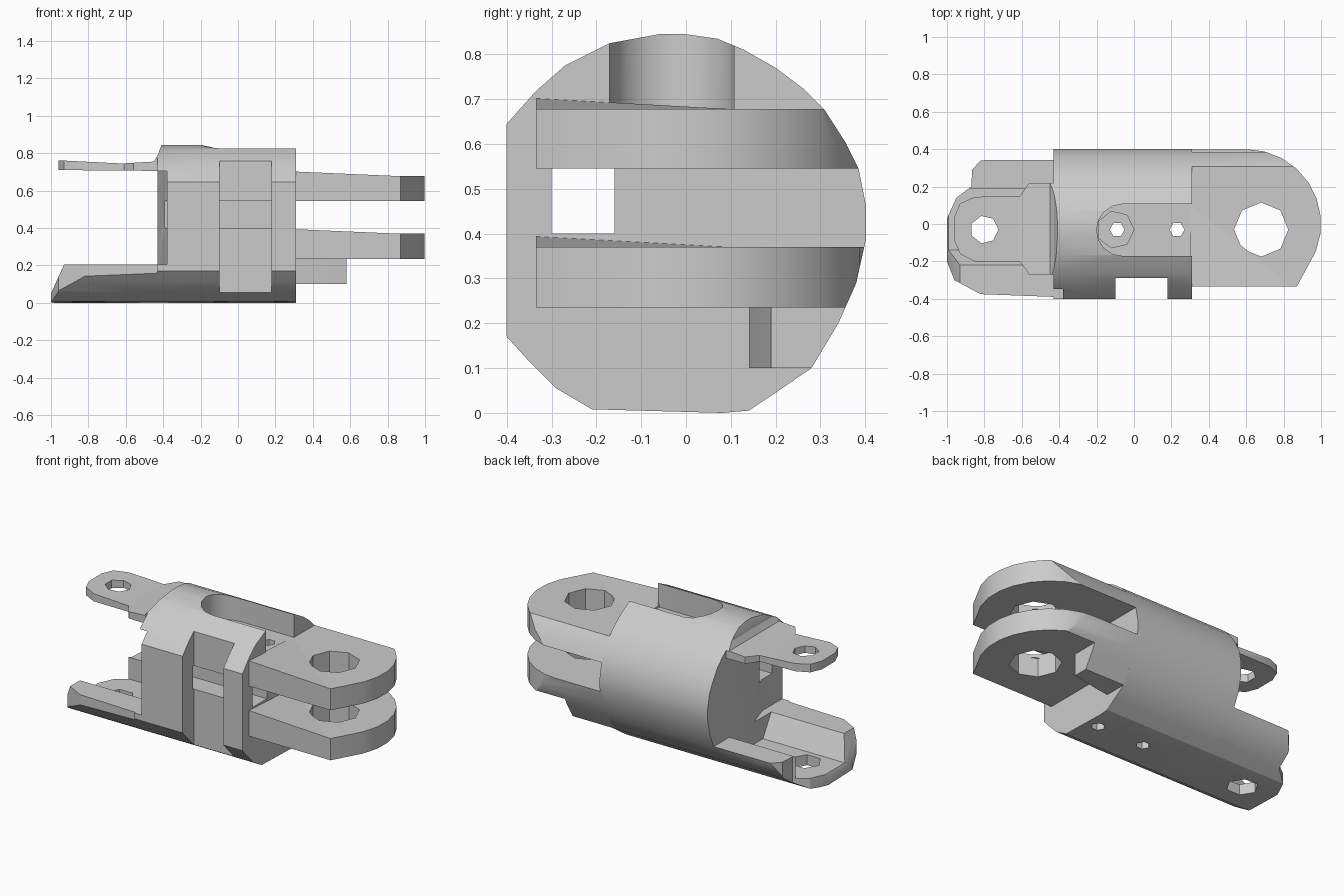
import bpy, bmesh, math

old = bpy.data.objects.get("Cube")
if old:
    bpy.data.objects.remove(old, do_unlink=True)

grey = bpy.data.materials.new("plain_grey")
grey.use_nodes = True
grey.diffuse_color = (0.6, 0.6, 0.6, 1)
grey.node_tree.nodes["Principled BSDF"].inputs["Base Color"].default_value = (0.6, 0.6, 0.6, 1)


def prism(name, pts, axis, lo, hi):
    """Extrude a flat outline along one axis; outline uses the other two in order."""
    bm = bmesh.new()

    def place(p, h):
        v = list(p)
        v.insert("xyz".index(axis), h)
        return v
    ends = [[bm.verts.new(place(p, h)) for p in pts] for h in (lo, hi)]
    n = len(pts)
    for e in ends:
        bm.faces.new(e)
    for i in range(n):
        j = (i + 1) % n
        bm.faces.new((ends[0][i], ends[0][j], ends[1][j], ends[1][i]))
    bmesh.ops.recalc_face_normals(bm, faces=bm.faces)
    mesh = bpy.data.meshes.new(name)
    bm.to_mesh(mesh)
    bm.free()
    mesh.materials.append(grey)
    ob = bpy.data.objects.new(name, mesh)
    bpy.context.collection.objects.link(ob)
    return ob


def box(name, x, y, z):
    return prism(name, [(x[0], y[0]), (x[1], y[0]), (x[1], y[1]), (x[0], y[1])], "z", *z)


def circle(cx, cy, r, n):
    return [(cx + r * math.cos(math.tau * i / n), cy + r * math.sin(math.tau * i / n)) for i in range(n)]


def combine(ob, tool, op="DIFFERENCE"):
    mod = ob.modifiers.new("boolean", "BOOLEAN")
    mod.operation, mod.solver, mod.object = op, "EXACT", tool
    bpy.context.view_layer.objects.active = ob
    bpy.ops.object.modifier_apply(modifier=mod.name)
    bpy.data.objects.remove(tool, do_unlink=True)


def envelope(lo, hi):
    """Rounded barrel section with a flat front and flat underside."""
    section = [(-.21, .008), (-.29, .055), (-.35, .115), (-.4, .17), (-.4, .645),
               (-.335, .718), (-.27, .775), (-.17, .825), (-.06, .845), (0, .845),
               (.07, .835), (.13, .81), (.2, .77), (.26, .725), (.31, .675),
               (.355, .605), (.385, .545), (.402, .46), (.402, .39), (.38, .29),
               (.34, .2), (.28, .1), (.2, .045), (.14, .005), (.08, 0)]
    return prism("envelope", section, "x", lo, hi)


def drill(ob, x, y, r, z, n=7):
    combine(ob, prism("drill", circle(x, y, r, n), "z", *z))


# Barrel body with front notch, lengthwise channel, top pocket and right end recesses
body = envelope(-.43, .31)
body.name = "body"
combine(body, box("notch", (-.1, .18), (-.6, -.29), (-.1, 1)))
combine(body, box("channel", (-.6, .6), (-.3, -.16), (.4, .545)))
combine(body, prism("end_recess", [(-.6, -.6), (-.38, -.6), (-.38, -.2), (-.43, -.05), (-.6, -.05)],
                    "z", .205, .705))
combine(body, prism("collar_recess", [(-.5, .745), (-.445, .745), (-.4, .87), (-.5, .87)],
                    "y", -.27, .22))
pocket = [(.5, -.17), (.5, .107)] + [
    (-.06 - .14 * math.sin(a), -.032 + .139 * math.cos(a))
    for a in [math.pi * i / 8 for i in range(9)]]
combine(body, prism("pocket", pocket, "z", .678, 1))
drill(body, -.1, -.03, .1, (.55, 1))
drill(body, -.09, -.03, .04, (-.1, 1), 6)
drill(body, .23, -.03, .04, (-.1, 1), 6)

# Two flat fork arms on the left end
arm_plan = [(.3, -.335), (.87, -.335)] + [
    (.6 + .4 * math.sin(a), .4 * math.cos(a))
    for a in [math.radians(112 - 14 * i) for i in range(9)]] + [(.3, .41)]
for name, low, high in (("upper_fork_arm", .545, .678), ("lower_fork_arm", .235, .37)):
    arm = prism(name, arm_plan, "z", low, high)
    combine(arm, envelope(.2, 1.2), "INTERSECT")
    drill(arm, .68, -.03, .145, (-.1, 1), 8)
    # Thin fillet rising toward the inner front corner of the arm
    fillet = prism(name + "_fillet", [(.3, -.335), (.85, -.335), (.3, .1)], "z", high - .02, high)
    for v in fillet.data.vertices:
        if v.co.z > high - .01 and v.co.x < .31 and v.co.y < -.3:
            v.co.z += .024

# Stop block under the lower arm
block = prism("stop_block", [(.3, .14), (.38, .15), (.58, .19), (.58, .6), (.3, .6)], "z", .1, .236)
combine(block, envelope(.2, 1.2), "INTERSECT")

# Lower tray reaching to the right end, open toward its tip
tray = prism("lower_tray", [(-1, -.01), (-1, .05), (-.93, .205), (-.42, .205), (-.42, -.01)],
             "y", -.6, .6)
tray_plan = [(-.42, -.39), (-.82, -.375), (-.96, -.3), (-1, -.2), (-1, .03), (-.95, .14),
             (-.87, .2), (-.865, .29), (-.82, .34), (-.42, .36)]
combine(tray, prism("plan", tray_plan, "z", -.2, 1), "INTERSECT")
combine(tray, envelope(-1.2, -.3), "INTERSECT")
combine(tray, prism("tray_pocket", [(-.22, .3), (-.22, .205), (-.14, .07), (.19, .07), (.19, .3)],
                    "x", -1.1, -.43))
drill(tray, -.8, -.03, .09, (-.1, 1), 6)

# Upper tab with a collar that blends into the top of the barrel
tab = prism("upper_tab", [(-.96, .71), (-.37, .705), (-.37, .83), (-.405, .83), (-.45, .755),
                          (-.62, .745), (-.82, .755), (-.96, .762)], "y", -.5, .5)
tab_plan = [(-.96, -.09), (-.96, .04), (-.93, .11), (-.85, .145), (-.61, .15), (-.56, .22),
            (-.37, .22), (-.37, -.27), (-.56, -.27), (-.61, -.2), (-.85, -.2), (-.93, -.16)]
combine(tab, prism("plan", tab_plan, "z", 0, 1), "INTERSECT")
combine(tab, envelope(-1.2, -.3), "INTERSECT")
drill(tab, -.8, -.03, .075, (0, 1), 7)

# Smooth the rounded barrel while keeping hard edges
bpy.ops.object.select_all(action="DESELECT")
for ob in bpy.data.objects:
    if ob.type == "MESH" and grey.name in ob.data.materials:
        ob.select_set(True)
bpy.context.view_layer.objects.active = body
bpy.ops.object.shade_smooth_by_angle(angle=math.radians(25))
